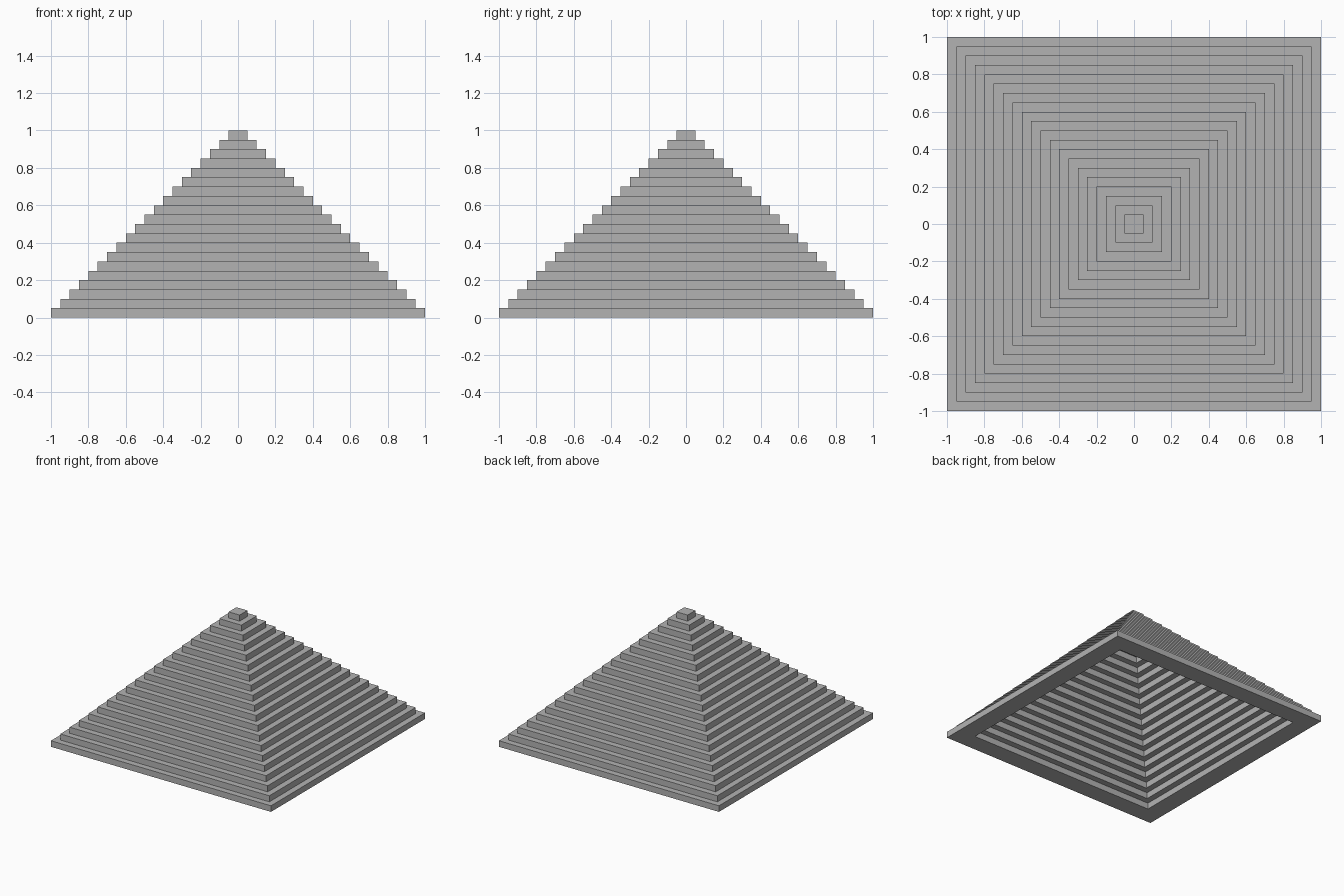
import bpy
import bmesh

cube = bpy.data.objects.get("Cube")
if cube:
    bpy.data.objects.remove(cube, do_unlink=True)

STEP = 0.05      # height and setback of every course
COURSES = 20
WALL = 0.15      # width of each course, leaving the inside hollow

stone = bpy.data.materials.new("grey stone")
stone.use_nodes = True
colour = (0.45, 0.45, 0.45, 1)
stone.diffuse_color = colour
stone.node_tree.nodes["Principled BSDF"].inputs["Base Color"].default_value = colour


def square(bm, half, z):
    corners = ((-1, -1), (1, -1), (1, 1), (-1, 1))
    return [bm.verts.new((x * half, y * half, z)) for x, y in corners]


def bridge(bm, a, b):
    for i in range(4):
        j = (i + 1) % 4
        bm.faces.new((a[i], a[j], b[j], b[i]))


def staircase(bm, half):
    """Square rings climbing to a closed cap; returns the lowest ring."""
    first = last = square(bm, half, 0)
    z = 0
    while half > STEP / 2:
        z += STEP
        riser = square(bm, half, z)
        bridge(bm, last, riser)
        half -= STEP
        if half > STEP / 2:
            last = square(bm, half, z)
            bridge(bm, riser, last)
        else:
            bm.faces.new(riser)
    return first


# Hollow stepped shell: outer stairs, inner stairs and the rim beneath
bm = bmesh.new()
outer = staircase(bm, COURSES * STEP)
inner = staircase(bm, COURSES * STEP - WALL)
bridge(bm, outer, inner)
bmesh.ops.recalc_face_normals(bm, faces=bm.faces)
mesh = bpy.data.meshes.new("stepped_pyramid")
bm.to_mesh(mesh)
bm.free()
mesh.materials.append(stone)
pyramid = bpy.data.objects.new("stepped_pyramid", mesh)
bpy.context.collection.objects.link(pyramid)
